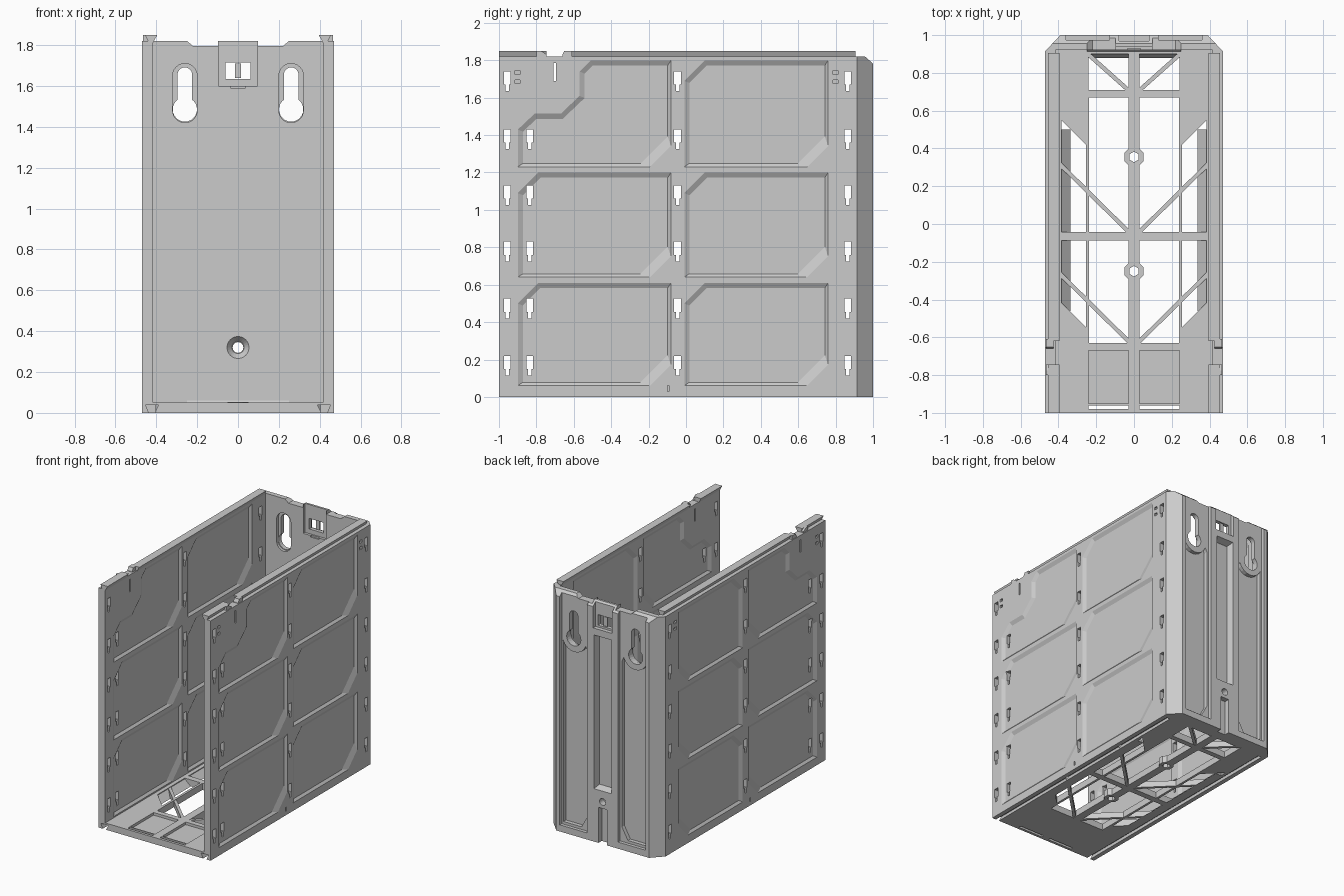
import bpy, bmesh
from math import sin, cos, pi, hypot

if "Cube" in bpy.data.objects:
    bpy.data.objects.remove(bpy.data.objects["Cube"])


def place(axis, t, u, v):
    return {'x': (t, u, v), 'y': (u, t, v), 'z': (u, v, t)}[axis]


def make(name, solids, mirror=False):
    """One object from lofted solids (axis, polyA, a, b[, polyB])."""
    bm = bmesh.new()
    for axis, pa, a, b, *rest in solids:
        pb = rest[0] if rest else pa
        A = [bm.verts.new(place(axis, a, *p)) for p in pa]
        B = [bm.verts.new(place(axis, b, *p)) for p in pb]
        n = len(A)
        bm.faces.new(A)
        bm.faces.new(B[::-1])
        for i in range(n):
            j = (i + 1) % n
            bm.faces.new((A[i], B[i], B[j], A[j]))
    bmesh.ops.recalc_face_normals(bm, faces=bm.faces)
    me = bpy.data.meshes.new(name)
    bm.to_mesh(me)
    bm.free()
    ob = bpy.data.objects.new(name, me)
    bpy.context.collection.objects.link(ob)
    if mirror:
        ob.modifiers.new("mirror", 'MIRROR')
    return ob


def cut(ob, solids):
    """Subtract solids and bake the result."""
    c = make("cutter", solids)
    m = ob.modifiers.new("cut", 'BOOLEAN')
    m.operation, m.object, m.solver, m.use_self = 'DIFFERENCE', c, 'EXACT', True
    dg = bpy.context.evaluated_depsgraph_get()
    me = bpy.data.meshes.new_from_object(ob.evaluated_get(dg))
    ob.modifiers.remove(m)
    ob.data = me
    bpy.data.objects.remove(c)


def rect(u0, u1, v0, v1):
    return [(u0, v0), (u1, v0), (u1, v1), (u0, v1)]


def ring(u, v, r, n=24, off=0.0):
    return [(u + r * cos(2 * pi * i / n + off), v + r * sin(2 * pi * i / n + off)) for i in range(n)]


def capsule(u, v0, v1, r, n=12):
    top = [(u + r * cos(pi * i / n), v1 + r * sin(pi * i / n)) for i in range(n + 1)]
    return top + [(u - r * cos(pi * i / n), v0 - r * sin(pi * i / n)) for i in range(n + 1)]


def flip(poly, s):
    return [(s * u, v) for u, v in poly]


def bar(u0, v0, u1, v1, w):
    L = hypot(u1 - u0, v1 - v0)
    du, dv = -(v1 - v0) / L * w / 2, (u1 - u0) / L * w / 2
    return [(u0 + du, v0 + dv), (u0 - du, v0 - dv), (u1 - du, v1 - dv), (u1 + du, v1 + dv)]


def inset(poly):
    """Inset a CCW polygon; the lower right chamfer slopes most."""
    lines = []
    for i, (u, v) in enumerate(poly):
        u2, v2 = poly[(i + 1) % len(poly)]
        du, dv = u2 - u, v2 - v
        L = hypot(du, dv)
        du, dv = du / L, dv / L
        right, up = du > 1e-6, dv > 1e-6
        d = .05 if right and up else .018 if right or up else .028
        lines.append((u - dv * d, v + du * d, du, dv))
    out = []
    for i in range(len(lines)):
        u, v, a, b = lines[i - 1]
        p, q, c, e = lines[i]
        t = ((p - u) * e - (q - v) * c) / (a * e - b * c)
        out.append((u + a * t, v + b * t))
    return out


def panel(y0, y1, z0, z1, c=.11):
    return [(y0, z0), (y1 - c, z0), (y1, z0 + c), (y1, z1), (y0 + c, z1), (y0, z1 - c)]


# side walls: recessed panels inside and out, rows of keyhole slots
wall = make("side_wall", [('x', rect(-1, .905, 0, 1.82), .415, .47)])
panels = [panel(y0, y1, z0, z1) for y0, y1 in ((-.9, -.08), (-.01, .76))
          for z0, z1 in ((.06, .61), (.64, 1.2), (1.23, 1.8))]
panels[2] = [(-.9, 1.23), (-.19, 1.23), (-.08, 1.34), (-.08, 1.8), (-.51, 1.8), (-.57, 1.74),
             (-.57, 1.61), (-.67, 1.515), (-.81, 1.515), (-.9, 1.43)]
cut(wall, [('x', p, .4705, .455, inset(p)) for p in panels])
cut(wall, [('x', p, .4145, .43, inset(p)) for p in panels])
holes = []
for y in (-.955, -.835, -.045, .865):
    for z in (.17, .475, .78, 1.08, 1.38, 1.69):
        if y == -.835 and z == 1.69:
            continue
        lo = z - .055
        mid = z - .02
        holes.append(('x', [(y - .009, lo), (y + .009, lo), (y + .009, mid), (y + .018, mid), (y + .018, z + .05),
                            (y - .018, z + .05), (y - .018, mid), (y - .009, mid)], .4, .5))
holes.append(('x', rect(-.708, -.694, 1.69, 1.785), .4, .5))
holes.append(('x', rect(-.1, -.09, .03, .06), .46, .5))
for y in (-.9, .8):
    for z in (1.675, 1.725):
        holes.append(('x', rect(y - .013, y + .013, z, z + .02), .455, .5))
cut(wall, holes)
groove = [(.412, -.01), (.432, -.01), (.452, .038), (.39, .038)]
cut(wall, [('y', groove, -1.1, .88)])
wall.modifiers.new("mirror", 'MIRROR')

# dovetail rails on the top edges, broken by the catch gap
rail = [(.417, 1.81), (.436, 1.81), (.455, 1.85), (.395, 1.85)]
make("top_rail", [('y', rail, -1, -.745), ('y', rail, -.62, .905)], True)
make("rail_catch", [('x', [(-.8, 1.815), (-.745, 1.815), (-.745, 1.83), (-.775, 1.85), (-.8, 1.85)], .425, .465),
                    ('x', [(-.66, 1.815), (-.61, 1.815), (-.61, 1.85), (-.65, 1.85), (-.66, 1.83)], .425, .465)], True)

# back wall with chamfered corners
back = make("back_wall", [('z', [(-.47, .905), (-.415, .905), (-.415, .92), (.415, .92), (.415, .905), (.47, .905),
                                 (.47, .915), (.39, 1), (-.39, 1), (-.47, .915)], 0, 1.82)])
cut(back, [('x', [(.945, 1.83), (1.02, 1.83), (1.02, 1.765)], -.5, .5)])
# outer relief: shallow pockets round the hangers, deeper columns below, centre groove
shallow, deep = [], []
for s in (1, -1):
    shallow.append(('y', flip(rect(.13, .36, .05, 1.9), s), 1.02, .975))
    arch = [(.255 + .1 * cos(a), 1.48 + .1 * sin(a)) for a in [pi + pi * i / 10 for i in range(11)]]
    col = [(.145, .16), (.195, .07), (.345, .07), (.345, 1.42)] + arch[::-1][1:-1] + [(.145, 1.42)]
    deep.append(('y', flip(col, s), 1.02, .945))
cut(back, shallow)
cut(back, deep)
cut(back, [('y', rect(-.075, .075, .4, 1.57), 1.005, .95, rect(-.06, .06, .42, 1.55)),
           ('y', rect(-.035, .035, -.02, .27), 1.02, .96),
           ('y', rect(-.08, .08, 1.62, 1.9), 1.02, .97)])
# inner pockets, then the through holes
inner = [('y', rect(-.095, .095, 1.6, 1.9), .9, .94),
         ('y', rect(-.035, .035, 1.588, 1.61), .9, .93),
         ('y', ring(0, .32, .058), .915, .95, ring(0, .32, .03))]
through = [('y', rect(-.06, .06, 1.635, 1.715), .8, 1.1), ('y', ring(0, .32, .026), .8, 1.1)]
for s in (1, -1):
    inner.append(('y', capsule(s * .26, 1.48, 1.65, .06), .9, .94))
    through.append(('y', ring(s * .26, 1.485, .0595), .8, 1.1))
    through.append(('y', capsule(s * .26, 1.5, 1.655, .036), .8, 1.1))
    through.append(('y', flip([(.097, 1.9), (.097, 1.795), (.22, 1.795), (.25, 1.821), (.25, 1.9)], s), .8, 1.1))
cut(back, inner)
cut(back, through)
make("latch_tab", [('y', rect(-.03, .03, 1.64, 1.71), .955, .965)]).scale = (.5, 1, 1)

# open lattice floor
floor = make("floor", [('z', rect(-.415, .415, -1, .92), 0, .05)])
windows, trays = [], []
for s in (1, -1):
    for p in (rect(.03, .24, .71, .9), rect(.03, .237, -.042, .67), rect(.03, .237, -.63, -.088),
              rect(.03, .24, -.98, -.96),
              [(.255, -.042), (.385, -.042), (.385, .55), (.255, .42)],
              [(.255, -.545), (.385, -.415), (.385, -.088), (.255, -.088)]):
        windows.append(('z', flip(p, s), -.1, .1))
    trays.append(('z', flip(rect(.03, .24, -.95, -.67), s), .03, .1))
    trays.append(('y', flip(groove, s), -1.1, .88))
cut(floor, windows)
cut(floor, trays)

# diagonal braces and sloped window edges
make("floor_brace", [('z', bar(a, b, c, d, .022), .003, .047) for a, b, c, d in
                     ((.02, -.05, .395, .32), (.02, -.63, .395, -.26), (.25, .905, .02, .7))], True)
make("window_slope", [
    ('y', [(.39, .048), (.39, 0), (.335, 0)], -.46, -.088),
    ('y', [(.39, .048), (.39, 0), (.335, 0)], -.042, .5)], True)
make("back_slope", [('x', [(.92, .06), (.88, .002), (.92, .002)], -.25, .25)])

# nut bosses on the centre spine
boss = make("nut_boss", [('z', ring(0, y, .055, 8, pi / 8), .001, .054) for y in (.355, -.25)])
nut = [('z', ring(0, y, .028, 6, pi / 6), -.1, .1) for y in (.355, -.25)]
cut(boss, nut)
cut(floor, nut)
